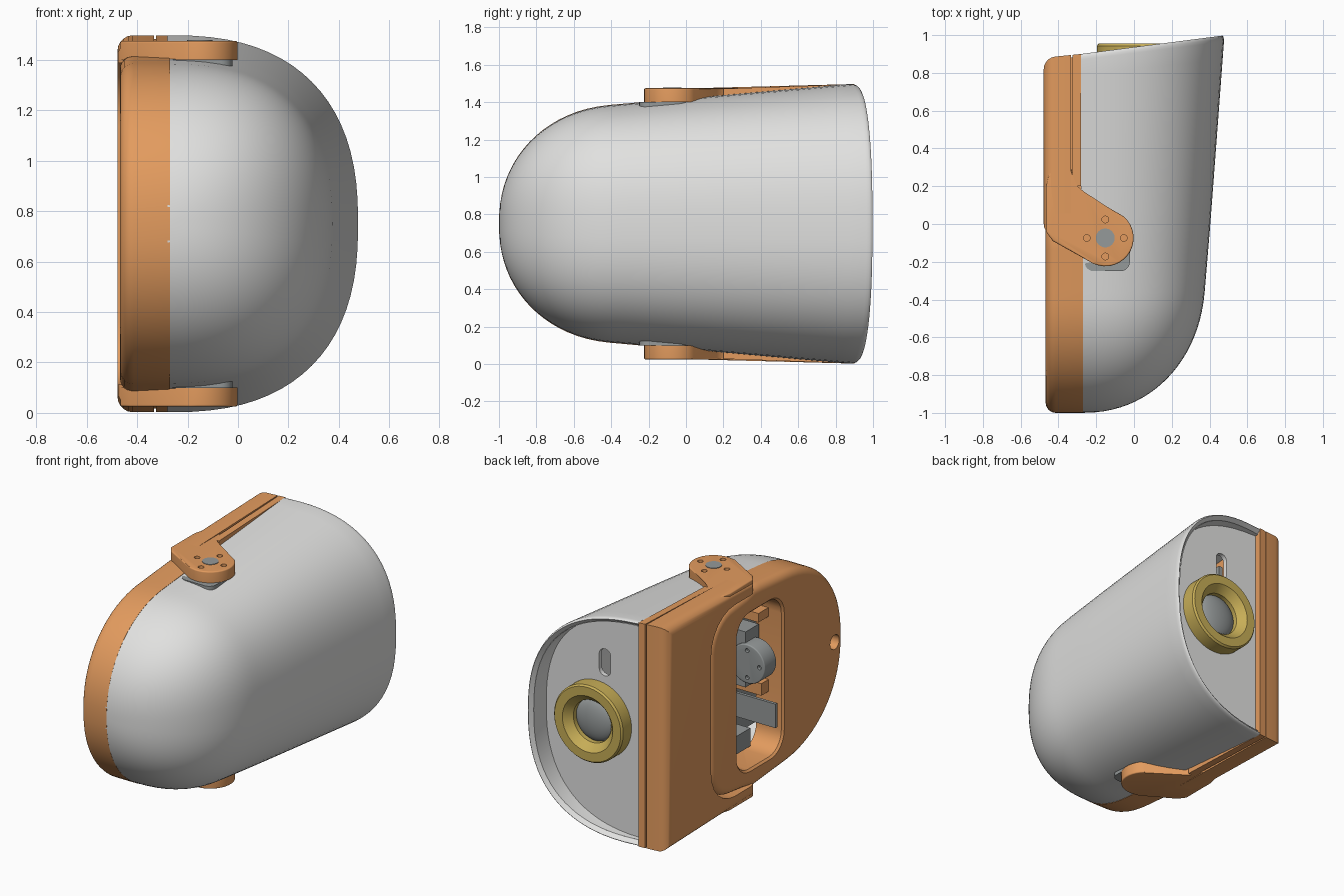
import bpy, bmesh, math
from mathutils import Vector

if "Cube" in bpy.data.objects:
    bpy.data.objects.remove(bpy.data.objects["Cube"])

MID = 0.75      # height of the symmetry plane
SEAM = -0.28    # x of the joint between shell and side cover


def material(name, r, g, b):
    m = bpy.data.materials.new(name)
    m.use_nodes = True
    m.diffuse_color = (r, g, b, 1)
    m.node_tree.nodes["Principled BSDF"].inputs["Base Color"].default_value = (r, g, b, 1)
    return m


GREY = material("light grey", 0.75, 0.75, 0.74)
ORANGE = material("orange", 0.77, 0.33, 0.113)
GOLD = material("gold", 0.57, 0.42, 0.095)
STEEL = material("steel grey", 0.30, 0.32, 0.32)


def finish(name, bm, mat):
    bmesh.ops.remove_doubles(bm, verts=bm.verts, dist=0.0004)
    bmesh.ops.recalc_face_normals(bm, faces=bm.faces)
    me = bpy.data.meshes.new(name)
    bm.to_mesh(me)
    bm.free()
    me.materials.append(mat)
    ob = bpy.data.objects.new(name, me)
    bpy.context.collection.objects.link(ob)
    return ob


def loft(name, rings, mat, closed=True, caps=True):
    bm = bmesh.new()
    rows = [[bm.verts.new(p) for p in ring] for ring in rings]
    n = len(rows[0])
    for a, b in zip(rows, rows[1:]):
        for i in range(n if closed else n - 1):
            j = (i + 1) % n
            bm.faces.new((a[i], a[j], b[j], b[i]))
    if caps:
        bm.faces.new(rows[0])
        bm.faces.new(rows[-1])
    return finish(name, bm, mat)


def prism(name, outline, c0, c1, mat, place, bevel=0):
    """Extrude a 2D outline from c0 to c1 and round the rim at c0."""
    bm = bmesh.new()
    a, b = ([bm.verts.new(place(p, q, c)) for p, q in outline] for c in (c0, c1))
    top = bm.faces.new(a)
    bm.faces.new(b)
    for i in range(len(a)):
        j = (i + 1) % len(a)
        bm.faces.new((a[i], a[j], b[j], b[i]))
    if bevel:
        bmesh.ops.bevel(bm, geom=list(top.edges), offset=bevel, segments=5,
                        profile=0.5, affect='EDGES', clamp_overlap=True)
    return finish(name, bm, mat)


def along_x(p, q, c): return Vector((c, p, MID + q))
def along_y(p, q, c): return Vector((p, c, MID + q))
def along_z(p, q, c): return Vector((p, q, c))


def circle(x, y, r, n=32):
    return [(x + r * math.cos(2 * math.pi * i / n), y + r * math.sin(2 * math.pi * i / n))
            for i in range(n)]


def rounded_rect(x, y, w, h, r, grow=0, steps=6):
    pts = []
    for k, (sx, sy) in enumerate(((1, 1), (-1, 1), (-1, -1), (1, -1))):
        for i in range(steps + 1):
            t = math.pi / 2 * (k + i / steps)
            pts.append((x + sx * (w / 2 - r) + (r + grow) * math.cos(t),
                        y + sy * (h / 2 - r) + (r + grow) * math.sin(t)))
    return pts


def mirrored(half):
    return half + [(p, -q) for p, q in reversed(half) if q > 0.001]


def inset(outline, d):
    """Move a clockwise outline inward by d."""
    pts = []
    for i, (p, q) in enumerate(outline):
        (p0, q0), (p1, q1) = outline[i - 1], outline[(i + 1) % len(outline)]
        t = Vector((p1 - p0, q1 - q0)).normalized()
        pts.append((p + t.y * d, q - t.x * d))
    return pts


def cut(cutter, *parts):
    for ob in parts:
        mod = ob.modifiers.new("cut", 'BOOLEAN')
        mod.object, mod.operation, mod.solver = cutter, 'DIFFERENCE', 'EXACT'
        bpy.context.view_layer.objects.active = ob
        bpy.ops.object.modifier_apply(modifier=mod.name)
    bpy.data.objects.remove(cutter)


# Shell: half superellipse sections swept from a round nose to an open back
def nose(u, length):
    return (1 - max(0, 1 - u / length) ** 2.2) ** (1 / 2.2)


def half_height(y): return (0.67 + 0.089 * y) * nose(y + 1, 0.6)
def depth(y): return (0.684 + 0.083 * y) * nose(y + 1, 0.65)


def section(y, margin=0, n=40):
    pts = []
    for i in range(n + 1):
        t = math.pi * (i / n - 0.5)
        s = math.sin(t)
        pts.append((SEAM + (depth(y) - margin) * max(0, math.cos(t)) ** 0.8,
                    math.copysign((half_height(y) - margin) * abs(s) ** 0.82, s)))
    return pts


stations = [(-1 + 1.87 * (k / 40) ** 1.8, 0) for k in range(41)]
stations += [(0.885, 0.002), (0.895, 0.006), (0.9, 0.012)]     # softened rim
rings = []
for y, margin in stations:
    slant = 0.13 * max(0, y / 0.9)
    rings.append([(x, y + slant * (x - SEAM), MID + z) for x, z in section(y, margin)])
shell = loft("shell", rings, GREY, closed=False, caps=False)
wall = shell.modifiers.new("wall", 'SOLIDIFY')
wall.thickness, wall.offset = 0.035, -1
bpy.context.view_layer.objects.active = shell
bpy.ops.object.modifier_apply(modifier=wall.name)

# Recessed back panel with an upright slot
panel = prism("back_panel", section(0.85, 0.025), 0.855, 0.825, GREY, along_y)
cut(prism("slot_cutter", rounded_rect(0.0, 0.39, 0.085, 0.18, 0.042), 0.95, 0.7, GREY, along_y), panel)

# Gold ring and domed lens on the back panel
def lathe_y(name, profile, mat):
    rows = [[(x, y, MID + z) for x, z in circle(0.058, 0, r, 64)] for r, y in profile]
    return loft(name, rows, mat, caps=False)


lathe_y("lens_ring", [(0.255, 0.84), (0.255, 0.943), (0.245, 0.955), (0.186, 0.955),
                      (0.178, 0.947), (0.14, 0.905), (0.14, 0.84)], GOLD)
lathe_y("lens", [(0.145 * math.sin(t * math.pi / 16), 0.86 + 0.055 * math.cos(t * math.pi / 16))
                 for t in range(9)], STEEL)

# Side cover at the back: outer plate, groove core and inner strip
def cover(name, x0, x1, front, margin, bevel):
    outline = mirrored([(front, 0.722 - margin), (0.9 - margin, 0.747 - margin)])
    ob = prism(name, outline, x0, x1, ORANGE, along_x, bevel)
    for v in ob.data.vertices:
        if v.co.y > 0.5:
            v.co.y += 0.1 * (v.co.x - SEAM)
    return ob


plate = cover("back_cover", -0.478, -0.334, -0.06, 0, 0.06)
core = cover("cover_groove_core", -0.35, -0.29, 0.2, 0.014, 0)
strip = cover("cover_inner_strip", -0.326, SEAM, 0.2, 0, 0)
cut(prism("notch_cutter", rounded_rect(-0.1, 0, 1.036, 1.276, 0.25), -0.6, -0.2, ORANGE, along_x),
    plate, core, strip)

# Front lid: follows the nose outline, with a tongue reaching into the back cover
half = []
for k in range(25):
    y = -1 + 0.94 * (k / 24) ** 2
    half.append((y, half_height(y) + 0.002 * (k > 0)))
half += [(0.03, 0.645), (0.15, 0.632)]
half += [(0.16 + 0.25 * math.sin(t * math.pi / 16), 0.38 + 0.25 * math.cos(t * math.pi / 16))
         for t in range(1, 9)]
outline = mirrored(half)
LID_X, ROUND = -0.468, 0.055
lid_rings = []
for k in range(7):
    t = math.pi / 2 * k / 6
    ring = inset(outline, ROUND * (1 - math.sin(t)))
    lid_rings.append([along_x(p, q, LID_X + ROUND * (1 - math.cos(t))) for p, q in ring])
lid_rings.append([along_x(p, q, -0.27) for p, q in outline])
lid = loft("front_lid", lid_rings, ORANGE)

# Window with a softened rim, and a small blind hole near the nose
cut(loft("window_cutter",
         [[along_x(p, q, x) for p, q in rounded_rect(-0.115, -0.01, 0.48, 1.04, 0.13, grow)]
          for x, grow in ((-0.6, 0.015), (-0.47, 0.015), (-0.455, 0), (-0.2, 0))], ORANGE), lid)
cut(prism("hole_cutter", circle(-0.9, -0.02, 0.048), -0.6, -0.36, ORANGE, along_x), lid)

# Mechanism inside the window
def block(name, x, y, z, mat):
    corners = [(y[0], z[0]), (y[1], z[0]), (y[1], z[1]), (y[0], z[1])]
    return prism(name, [(p, q - MID) for p, q in corners], x[0], x[1], mat, along_x)


block("inner_chassis", (-0.14, -0.11), (-0.55, 0.7), (0.25, 1.25), STEEL)
block("upper_ledge", (-0.36, -0.12), (-0.5, -0.25), (1.08, 1.14), ORANGE)
block("middle_ledge", (-0.36, -0.12), (-0.5, -0.28), (0.58, 0.66), ORANGE)
block("motor_body", (-0.3, -0.12), (-0.34, -0.2), (0.65, 1.02), STEEL)
block("lower_motor", (-0.3, -0.12), (-0.25, 0.05), (0.24, 0.36), STEEL)
block("bracket_plate", (-0.45, -0.15), (-0.32, -0.3), (0.38, 0.54), STEEL)
disc = prism("motor_disc", circle(-0.325, 0.07, 0.13), -0.18, -0.3, STEEL, along_y, 0.008)
for p, q in circle(-0.325, 0.07, 0.09, 4):
    cut(prism("motor_hole_cutter", circle(p, q, 0.014, 12), -0.1, -0.2, STEEL, along_y), disc)

# Pivot arms above and below, each over a grey hub block
PX, PY, PR = -0.152, -0.074, 0.15
arc = [(PX + PR * math.cos(math.radians(a)), PY + PR * math.sin(math.radians(a)))
       for a in range(-115, 61, 11)]
arm = arc + [(-0.27, 0.165), (-0.305, 0.195), (-0.324, 0.235), (-0.334, 0.3),
             (-0.44, 0.3), (-0.466, 0.2), (-0.466, -0.04), (-0.43, -0.09)]
arms = {}
for side, s in (("upper", 1), ("lower", -1)):
    def place(p, q, c): return Vector((p, q, MID + s * c))
    arms[side] = prism(side + "_pivot_arm", arm, 0.725, 0.65, ORANGE, place, 0.008)
    prism(side + "_pivot_hub", rounded_rect(PX + 0.01, -0.12, 0.24, 0.26, 0.05),
          0.651, 0.55, STEEL, place)

# Pivot cap and screw holes on the upper arm
for p, q in circle(PX, PY, 0.098, 4):
    cut(prism("screw_hole_cutter", circle(p, q, 0.018, 16), MID + 0.76, MID + 0.68, ORANGE, along_z),
        arms["upper"])
prism("pivot_cap", circle(PX, PY, 0.05), MID + 0.728, MID + 0.72, STEEL, along_z)

# Smooth shading with sharp edges kept
for ob in bpy.context.collection.objects:
    if ob.type == 'MESH':
        bpy.ops.object.select_all(action='DESELECT')
        ob.select_set(True)
        bpy.context.view_layer.objects.active = ob
        bpy.ops.object.shade_smooth_by_angle(angle=math.radians(35))
